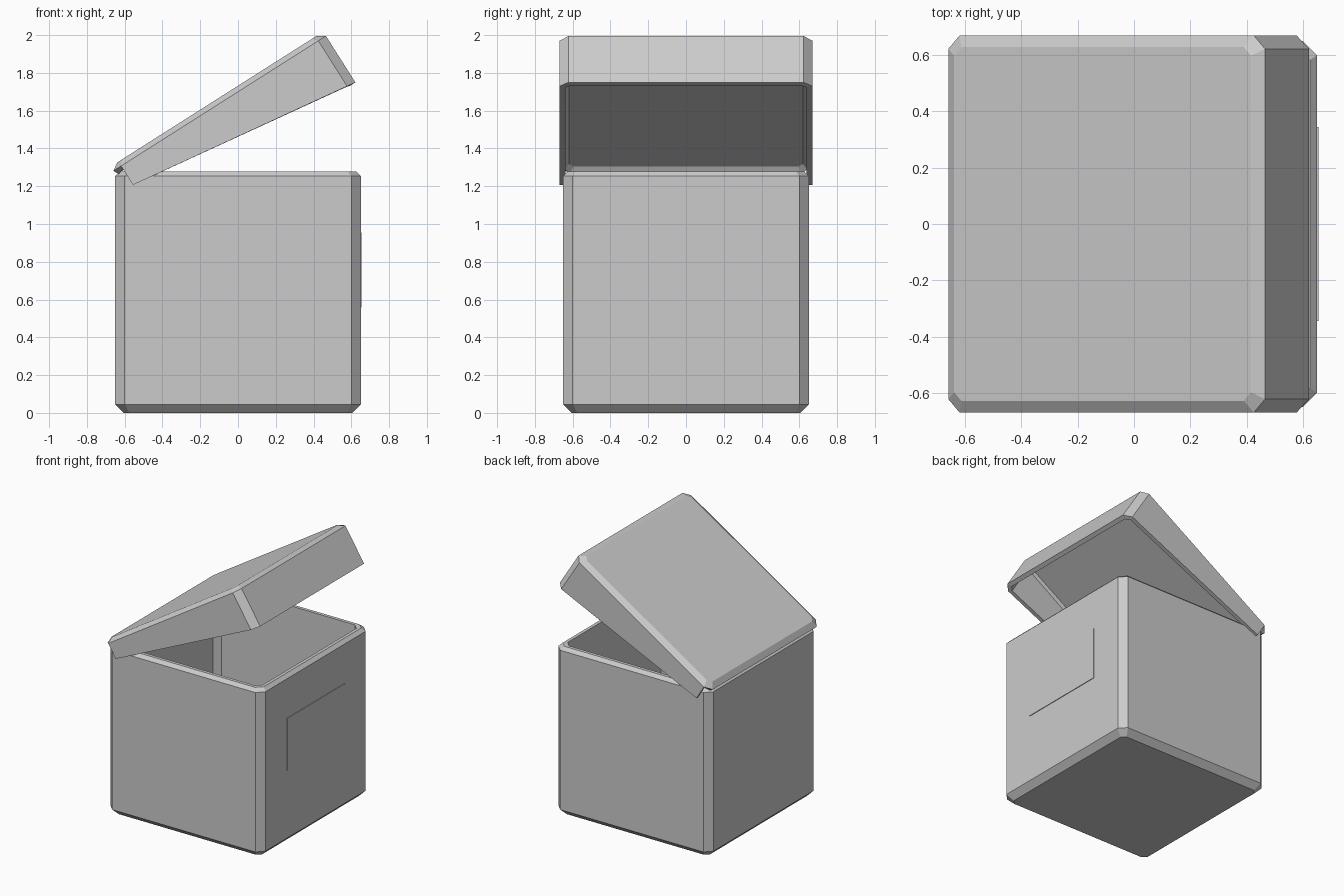
import bpy, bmesh
from math import radians

if "Cube" in bpy.data.objects:
    bpy.data.objects.remove(bpy.data.objects["Cube"])


def octagon(hx, hy, c):
    """Rectangle outline with cut corners, counter-clockwise."""
    return [(hx, -hy + c), (hx, hy - c), (hx - c, hy), (-hx + c, hy),
            (-hx, hy - c), (-hx, -hy + c), (-hx + c, -hy), (hx - c, -hy)]


def loft(name, rings, cap_first=True, cap_last=True, skip=()):
    """Skin a stack of 8-point rings; skip holds (band, side) pairs left open."""
    bm = bmesh.new()
    loops = [[bm.verts.new(p) for p in ring] for ring in rings]
    for b, (lo, hi) in enumerate(zip(loops, loops[1:])):
        for i in range(8):
            if (b, i) not in skip:
                j = (i + 1) % 8
                bm.faces.new((lo[i], lo[j], hi[j], hi[i]))
    if cap_first:
        bm.faces.new(loops[0][::-1])
    if cap_last:
        bm.faces.new(loops[-1])
    bmesh.ops.delete(bm, geom=[v for v in bm.verts if not v.link_faces], context='VERTS')
    mesh = bpy.data.meshes.new(name)
    bm.to_mesh(mesh)
    bm.free()
    ob = bpy.data.objects.new(name, mesh)
    bpy.context.collection.objects.link(ob)
    return ob


# hollow box body: (half width, corner cut, height), outside up then inside down
profile = [(0.605, 0.03, 0), (0.65, 0.05, 0.045), (0.65, 0.05, 1.253),
           (0.625, 0.043, 1.278), (0.60, 0.04, 1.278), (0.60, 0.04, 0.05)]
loft("box_body", [[(x, y, z) for x, y in octagon(h, h, c)] for h, c, z in profile])

# tilted lid: wedge-sided shell, open at the hinge side
HX, HY, MID = 0.6665, 0.67, 0.6235


def lip(u):
    return -0.145 - 0.134 * u


outer = octagon(HX, HY, 0.048)
top = octagon(HX - 0.042, HY - 0.042, 0.03)
lid = loft("lid", [[(x + MID, y, lip(x + MID)) for x, y in outer],
                   [(x + MID, y, -0.027) for x, y in outer],
                   [(x + MID, y, 0) for x, y in top]],
           cap_first=False, skip={(0, 3), (0, 4), (0, 5)})
lid.location = (-0.638, 0, 1.327)
lid.rotation_euler.y = radians(-32.4)
shell = lid.modifiers.new("thickness", 'SOLIDIFY')
shell.thickness = 0.032
shell.offset = -1
shell.use_even_offset = True

# thin label plate on the right side
bpy.ops.mesh.primitive_cube_add(size=1, location=(0.645, 0, 0.757))
plate = bpy.context.object
plate.name = "label_plate"
plate.scale = (0.02, 0.688, 0.396)
